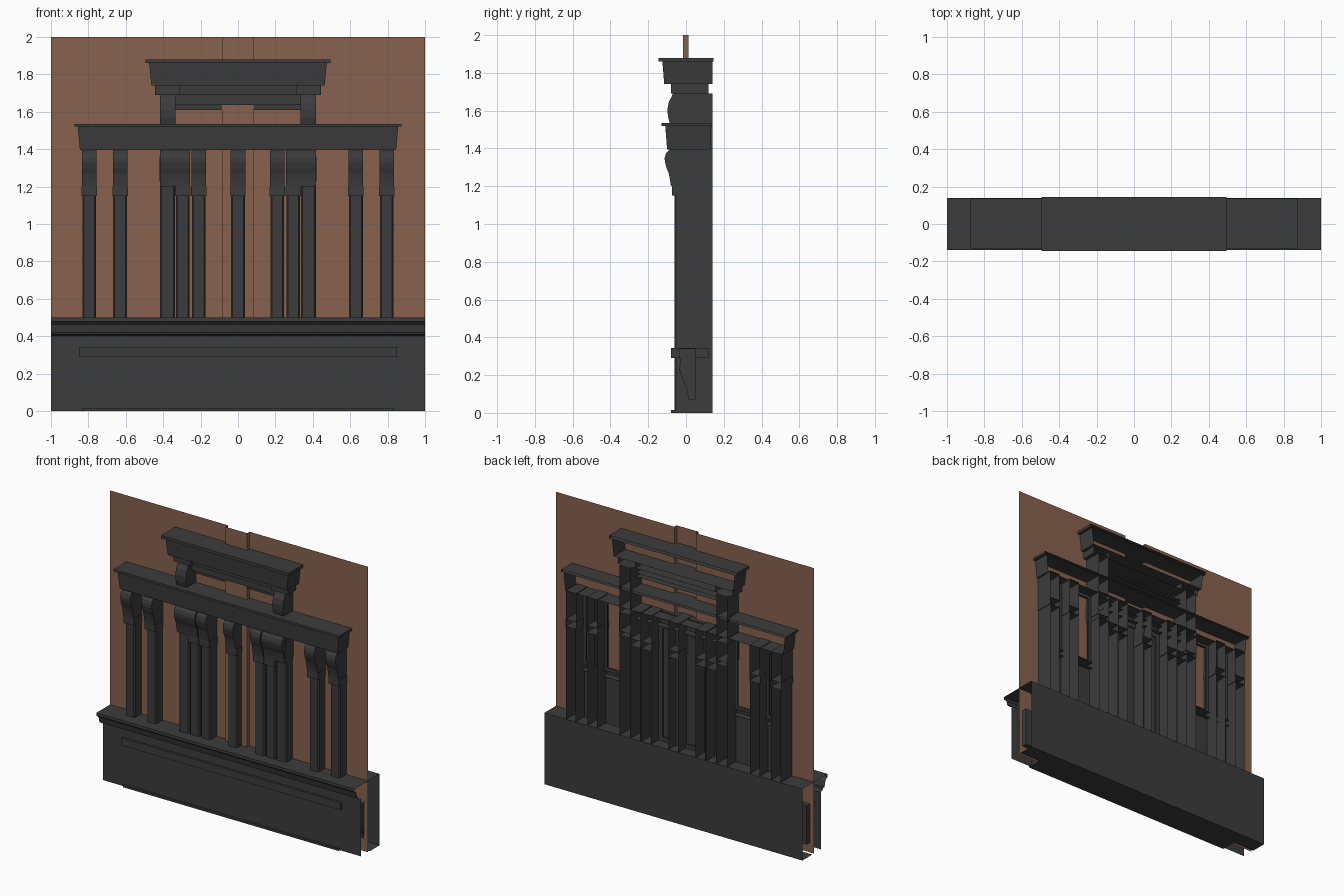
import bpy, bmesh

if "Cube" in bpy.data.objects:
    bpy.data.objects.remove(bpy.data.objects["Cube"])

def material(name, rgb):
    m = bpy.data.materials.new(name)
    m.diffuse_color = (*rgb, 1)
    m.use_nodes = True
    m.node_tree.nodes["Principled BSDF"].inputs["Base Color"].default_value = m.diffuse_color
    return m

DARK = material("charcoal_paint", (0.045, 0.045, 0.045))
BROWN = material("brown_wall", (0.25, 0.122, 0.077))

def extrude(bm, pts, a, b, axis='X', caps=False):
    """Sweep an open profile from a to b. X: points are (y, z). Z: points are (x, y)."""
    def row(t):
        return [bm.verts.new((t, *p) if axis == 'X' else (*p, t)) for p in pts]
    r, s = row(a), row(b)
    for i in range(len(pts) - 1):
        bm.faces.new((r[i], r[i + 1], s[i + 1], s[i]))
    if caps:
        bm.faces.new(r)
        bm.faces.new(s)

def finish(bm, name, mat):
    bmesh.ops.recalc_face_normals(bm, faces=bm.faces)
    me = bpy.data.meshes.new(name)
    bm.to_mesh(me)
    bm.free()
    me.materials.append(mat)
    ob = bpy.data.objects.new(name, me)
    bpy.context.collection.objects.link(ob)
    return ob

def sheet(name, pts, x0, x1, mat=DARK, caps=False):
    bm = bmesh.new()
    extrude(bm, pts, x0, x1, 'X', caps)
    return finish(bm, name, mat)

def ring(z0, z1, front, back):
    """Box profile that is open at the back."""
    return [(back, z0), (front, z0), (front, z1), (back, z1)]

def slab(name, w0, w1, z0, z1, f0, f1, back):
    """Tapered moulding across the middle, open at the back."""
    bm = bmesh.new()
    lo = [bm.verts.new(p) for p in ((-w0, back, z0), (-w0, f0, z0), (w0, f0, z0), (w0, back, z0))]
    hi = [bm.verts.new(p) for p in ((-w1, back, z1), (-w1, f1, z1), (w1, f1, z1), (w1, back, z1))]
    for i in range(3):
        bm.faces.new((lo[i], lo[i + 1], hi[i + 1], hi[i]))
    bm.faces.new(lo)
    bm.faces.new(hi)
    return finish(bm, name, DARK)

B = 0.14  # back plane of the facade

# brown wall with a shallow central strip standing forward
bm = bmesh.new()
extrude(bm, [(-1, .012), (-.085, .012), (-.085, -.015), (.082, -.015), (.082, .012), (1, .012)], 0, 2, 'Z')
finish(bm, "brown_wall", BROWN)

# counter: front sheet, stepped ledge, top and back, open at both ends
sheet("counter_shell", [(-.065, 0), (-.065, .40), (-.085, .41), (-.09, .42), (-.105, .42),
                        (-.115, .46), (-.13, .475), (-.14, .48), (-.14, .50),
                        (B, .50), (B, 0), (.03, 0)], -1, 1)
sheet("counter_rail", ring(.29, .343, -.08, .12), -.85, .85, caps=True)
sheet("counter_plinth", ring(0, .014, -.08, .12), -.835, .835, caps=True)

# scrolled brackets inside the open ends of the counter
for s in (-1, 1):
    sheet("end_bracket", [(.05, .07), (.015, .07), (.005, .12), (-.015, .17), (-.035, .23),
                          (-.03, .27), (-.04, .34), (.05, .34), (.05, .07)],
          s * .86, s * .97, caps=True)

# scroll console outline for the column heads
CONSOLE = [(B, 1.20), (-.08, 1.20), (-.084, 1.23), (-.092, 1.27), (-.104, 1.30), (-.112, 1.33),
           (-.113, 1.35), (-.106, 1.375), (-.09, 1.39), (-.08, 1.40), (B, 1.40)]

def column(name, x, w, cap_z0, cap_z1, cap_w):
    bm = bmesh.new()
    # shaft with chamfered front corners
    extrude(bm, [(x - w, B), (x - w, -.052), (x - w + .008, -.062),
                 (x + w - .008, -.062), (x + w, -.052), (x + w, B)], 0, cap_z0, 'Z')
    # necking block and console
    extrude(bm, ring(cap_z0, cap_z1, -.075, B), x - cap_w, x + cap_w, 'X', True)
    extrude(bm, CONSOLE, x - w - .002, x + w + .002, 'X', True)
    return bm

for x in (-.795, -.63, -.295, -.21, 0, .21, .295, .63, .795):
    finish(column("column", x, .037, 1.15, 1.20, .041), "column", DARK)

# tall columns carry on through the lower cornice to the upper one
for x in (-.376, .376):
    bm = column("tall_column", x, .04, 1.23, 1.36, .045)
    extrude(bm, [(B, 1.40), (-.06, 1.40), (-.06, 1.50), (-.085, 1.53), (-.096, 1.57), (-.098, 1.61),
                 (-.09, 1.65), (-.075, 1.675), (-.07, 1.69), (B, 1.69)],
            x - .041, x + .041, 'X', True)
    finish(bm, "tall_column", DARK)

# lower cornice
slab("lower_cornice", .845, .857, 1.395, 1.52, -.10, -.11, .13)
slab("lower_cornice_cap", .875, .875, 1.52, 1.535, -.13, -.13, .135)

# upper cornice and its frieze
for s in (-1, 1):
    sheet("frieze_block", ring(1.69, 1.74, -.08, .12), s * .31, s * .443, caps=True)
sheet("frieze_middle", ring(1.69, 1.74, -.06, .12), -.31, .31, caps=True)
slab("upper_cornice", .463, .475, 1.74, 1.86, -.115, -.125, B)
slab("upper_cornice_cap", .495, .495, 1.86, 1.88, -.145, -.145, .145)

# lintel under the frieze, partly behind the forward strip of the wall
sheet("lintel", ring(1.61, 1.69, -.01, .08), -.335, .335, caps=True)
sheet("lintel_moulding", ring(1.635, 1.69, -.03, .08), -.335, .335, caps=True)

# joinery behind the wall: doors in the middle, windows at the sides
def frame(name, x0, x1, z0, z1, t, y):
    for a, b, c, d in ((x0, x0 + t, z0, z1), (x1 - t, x1, z0, z1),
                       (x0, x1, z0, z0 + t), (x0, x1, z1 - t, z1)):
        sheet(name, [(y, c), (y - .012, c), (y - .012, d), (y, d), (y, c)], a, b, caps=True)

sheet("door_backing", [(.045, .50), (.045, 1.40)], -.335, .335)
for x0, x1 in ((-.17, -.005), (.005, .17)):
    frame("door_frame", x0, x1, .50, 1.32, .03, .06)
sheet("door_head", ring(1.32, 1.37, .03, .09), -.335, .335, caps=True)
for s in (-1, 1):
    for a, b in ((.42, .59), (.665, .755)):
        x0, x1 = sorted((s * a, s * b))
        sheet("window_lower_panel", [(.045, .50), (.045, .84)], x0, x1)
        sheet("window_sill", ring(.84, .88, .03, .075), x0, x1, caps=True)
        frame("window_frame", x0, x1, .88, 1.39, .02, .06)
